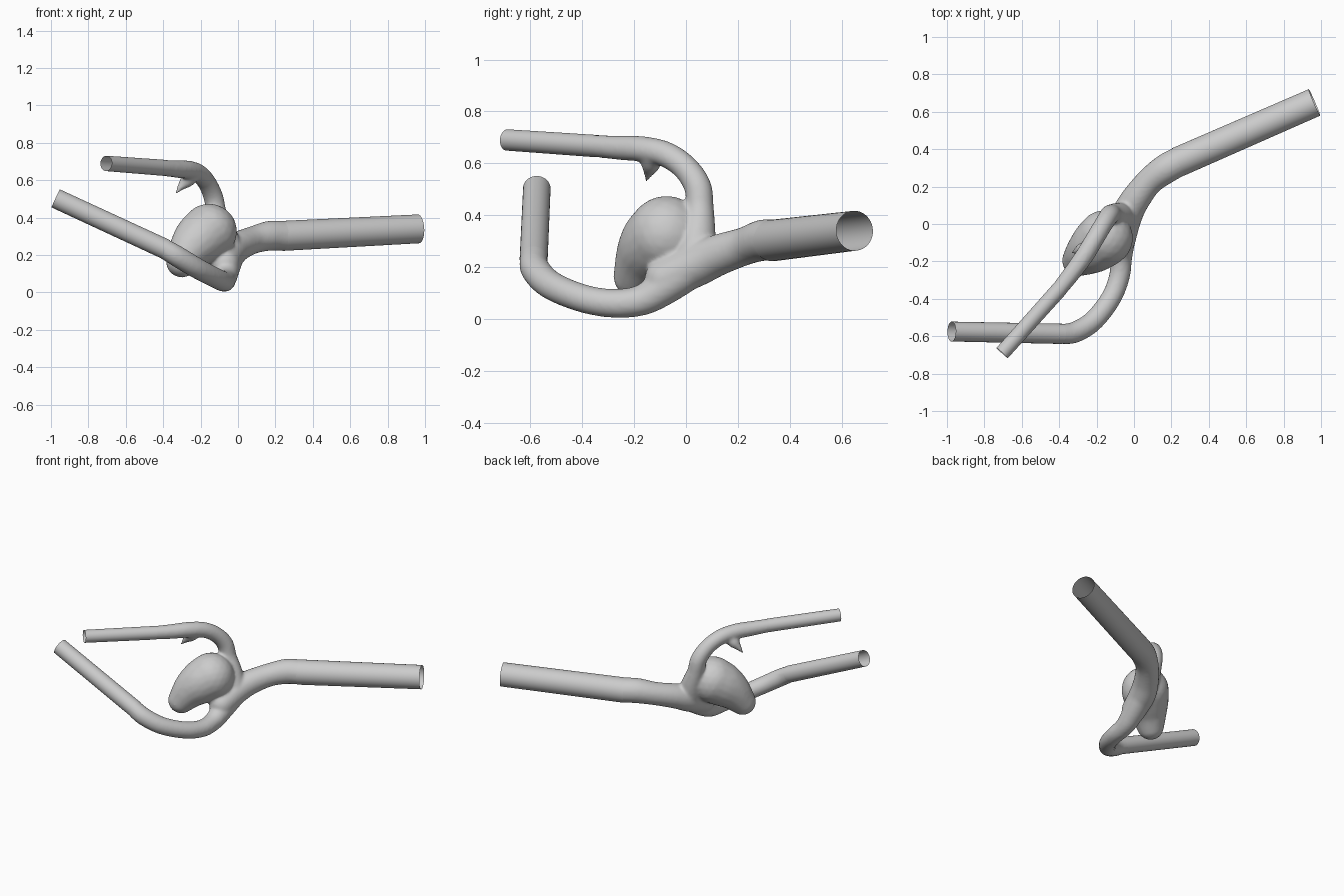
import bpy, bmesh
from mathutils import Vector, Matrix

if "Cube" in bpy.data.objects:
    bpy.data.objects.remove(bpy.data.objects["Cube"])

grey = bpy.data.materials.new("plain_grey")
grey.use_nodes = True
grey.diffuse_color = (0.6, 0.6, 0.6, 1)
grey.node_tree.nodes["Principled BSDF"].inputs["Base Color"].default_value = grey.diffuse_color

# Vessel centre lines: x, y, z, radius. The first two points lie on the straight outer run.
inflow = [(.965, .65, .34, .077), (.25, .338, .303, .08), (.17, .295, .303, .08),
          (.08, .225, .28, .074), (.0, .12, .245, .08), (-.045, .03, .205, .085),
          (-.07, -.08, .155, .08)]
lower = [(-.975, -.575, .503, .053), (-.4, -.587, .237, .054), (-.32, -.58, .19, .057),
         (-.22, -.52, .13, .056), (-.125, -.4, .08, .055), (-.078, -.28, .06, .056),
         (-.068, -.17, .073, .06), (-.06, -.08, .125, .07), (-.04, .03, .2, .075)]
upper = [(-.705, -.69, .69, .041), (-.405, -.355, .667, .043), (-.33, -.26, .66, .047),
         (-.265, -.17, .655, .05), (-.21, -.08, .635, .05), (-.165, -.005, .585, .05),
         (-.132, .045, .51, .053), (-.113, .053, .42, .055), (-.08, .045, .32, .07),
         (-.05, .03, .22, .08)]
spur = [(-.24, -.13, .63, .04), (-.27, -.135, .6, .038), (-.3, -.142, .57, .022),
        (-.335, -.155, .527, .005)]
sac = [(-.155, -.075, .325, .15), (-.2, -.115, .29, .14), (-.25, -.155, .24, .116),
       (-.30, -.195, .165, .085)]


def smooth_path(points, steps=9):
    """Catmull-Rom samples through 4D points (position and radius)."""
    p = [Vector(q) for q in points]
    p = [2 * p[0] - p[1]] + p + [2 * p[-1] - p[-2]]
    out = []
    for a, b, c, d in zip(p, p[1:], p[2:], p[3:]):
        for i in range(steps):
            t = i / steps
            out.append(.5 * (2 * b + (c - a) * t + (2 * a - 5 * b + 4 * c - d) * t * t
                             + (3 * b - a - 3 * c + d) * t ** 3))
    return out + [p[-2]]


def new_object(name, bm):
    mesh = bpy.data.meshes.new(name)
    bm.to_mesh(mesh)
    bm.free()
    mesh.materials.append(grey)
    obj = bpy.data.objects.new(name, mesh)
    bpy.context.collection.objects.link(obj)
    return obj


def straight_tube(name, end, seam):
    """Open tube from the free end to just inside the blended junction."""
    a, b = Vector(end[:3]), Vector(seam[:3])
    axis = (b - a).normalized()
    b += axis * .015
    turn = axis.to_track_quat('Z', 'Y').to_matrix().to_4x4()
    bm = bmesh.new()
    bmesh.ops.create_cone(bm, cap_ends=False, segments=40, radius1=end[3], radius2=seam[3],
                          depth=(b - a).length,
                          matrix=Matrix.Translation((a + b) / 2) @ turn)
    for f in bm.faces:
        f.smooth = True
    new_object(name, bm)


# Junction: overlapping balls along every path, fused and softened
bm = bmesh.new()
for path in (inflow, lower, upper, spur, sac):
    points = path
    if path in (inflow, lower, upper):
        a, b = Vector(path[0]), Vector(path[1])
        start = b + (a - b) * (.06 / (a - b).to_3d().length)
        points = [tuple(start)] + path[1:]
    for s in smooth_path(points):
        bmesh.ops.create_icosphere(bm, subdivisions=3, radius=max(s[3], .004),
                                   matrix=Matrix.Translation(s.to_3d()))
rough = new_object("junction_helper", bm)
remesh = rough.modifiers.new("fuse", 'REMESH')
remesh.mode = 'VOXEL'
remesh.voxel_size = .009
soften = rough.modifiers.new("soften", 'SMOOTH')
soften.factor = .5
soften.iterations = 8
graph = bpy.context.evaluated_depsgraph_get()
fused = bpy.data.meshes.new_from_object(rough.evaluated_get(graph))
bm = bmesh.new()
bm.from_mesh(fused)
bpy.data.objects.remove(rough)

# Cut the three rounded ends open where the straight tubes begin
for end, seam in (inflow[:2], lower[:2], upper[:2]):
    a, b = Vector(end[:3]), Vector(seam[:3])
    near = [v for v in bm.verts if (v.co - b).length < .17 and (v.co - b).dot(a - b) > -.01]
    faces = {f for v in near for f in v.link_faces}
    edges = {e for f in faces for e in f.edges}
    verts = {v for f in faces for v in f.verts}
    bmesh.ops.bisect_plane(bm, geom=list(verts) + list(edges) + list(faces), plane_co=b,
                           plane_no=(a - b).normalized(), clear_outer=True)
for f in bm.faces:
    f.smooth = True
new_object("bulging_junction", bm)

straight_tube("inflow_tube", *inflow[:2])
straight_tube("lower_branch_tube", *lower[:2])
straight_tube("upper_branch_tube", *upper[:2])
